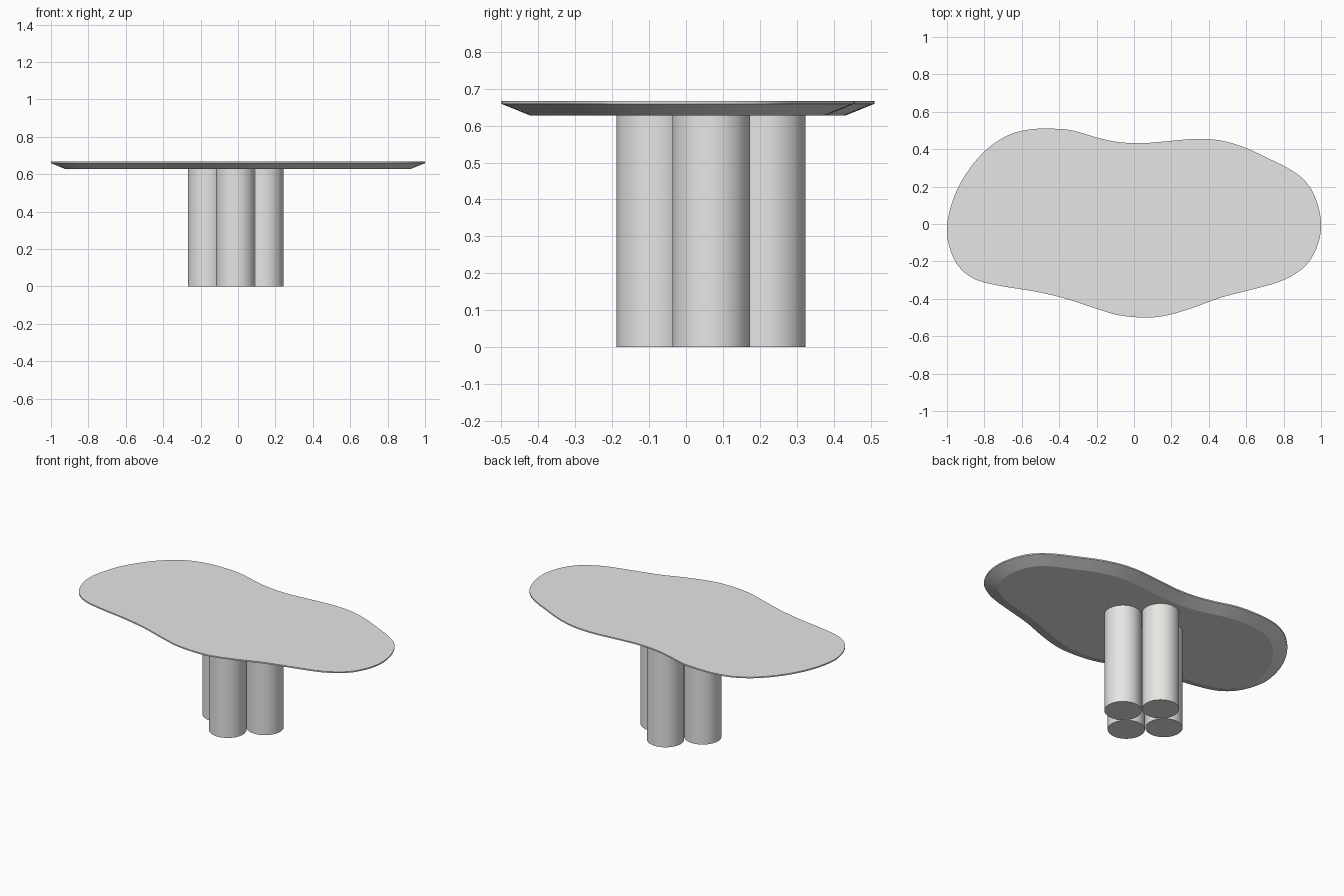
import bpy, bmesh, math
from mathutils import Vector

if "Cube" in bpy.data.objects:
    bpy.data.objects.remove(bpy.data.objects["Cube"])

mat = bpy.data.materials.new("warm light grey")
mat.diffuse_color = (0.8, 0.79, 0.77, 1)
mat.use_nodes = True
mat.node_tree.nodes["Principled BSDF"].inputs["Base Color"].default_value = mat.diffuse_color


def finish(name, bm):
    bmesh.ops.recalc_face_normals(bm, faces=bm.faces)
    me = bpy.data.meshes.new(name)
    bm.to_mesh(me)
    bm.free()
    me.materials.append(mat)
    ob = bpy.data.objects.new(name, me)
    bpy.context.collection.objects.link(ob)
    bpy.ops.object.select_all(action='DESELECT')
    ob.select_set(True)
    bpy.context.view_layer.objects.active = ob
    bpy.ops.object.shade_smooth_by_angle(angle=math.radians(20))


# Tabletop outline: a few points joined by a closed smooth curve
pts = [Vector(p) for p in [
    (-1, -.01), (-.96, .15), (-.88, .295), (-.775, .41), (-.665, .478),
    (-.56, .505), (-.45, .51), (-.33, .50), (-.19, .46), (-.08, .438), (.04, .432),
    (.16, .441), (.29, .453), (.38, .455), (.48, .443), (.595, .408),
    (.72, .35), (.83, .295), (.915, .23), (.97, .14), (1, .01),
    (.983, -.11), (.925, -.215), (.84, -.28), (.75, -.318), (.62, -.353),
    (.46, -.395), (.30, -.453), (.165, -.491), (.055, -.50), (-.08, -.488),
    (-.21, -.45), (-.37, -.398), (-.53, -.361), (-.72, -.33), (-.85, -.295),
    (-.935, -.23), (-.985, -.13)]]
n, steps = len(pts), 5
outline = []
for i in range(n):
    a, b, c, d = (pts[(i + k) % n] for k in (-1, 0, 1, 2))
    for s in range(steps):
        t = s / steps
        outline.append(0.5 * (2 * b + (c - a) * t + (2 * a - 5 * b + 4 * c - d) * t * t
                              + (3 * b - a - 3 * c + d) * t ** 3))
m = len(outline)
inner = []
for i, p in enumerate(outline):
    tan = (outline[(i + 4) % m] - outline[i - 4]).normalized()
    inner.append(p + Vector((tan.y, -tan.x)) * 0.079)

# Tabletop: thin upright rim with a wide bevel underneath
bm = bmesh.new()
rings = [[bm.verts.new((p.x, p.y, z)) for p in loop]
         for loop, z in ((inner, 0.627), (outline, 0.659), (outline, 0.667))]
for lo, hi in zip(rings, rings[1:]):
    for i in range(m):
        j = (i + 1) % m
        bm.faces.new((lo[i], lo[j], hi[j], hi[i]))
bm.faces.new(rings[0])
bm.faces.new(rings[-1])
finish("tabletop", bm)

# Four round legs clustered in a diamond
for name, dx, dy in (("front_leg", 0, -1), ("right_leg", 1, 0),
                     ("back_leg", 0, 1), ("left_leg", -1, 0)):
    bm = bmesh.new()
    bmesh.ops.create_cone(bm, cap_ends=True, segments=64, radius1=0.105,
                          radius2=0.105, depth=0.627)
    bmesh.ops.translate(bm, verts=bm.verts,
                        vec=(-0.0125 + dx * 0.151, 0.068 + dy * 0.151, 0.3135))
    finish(name, bm)
